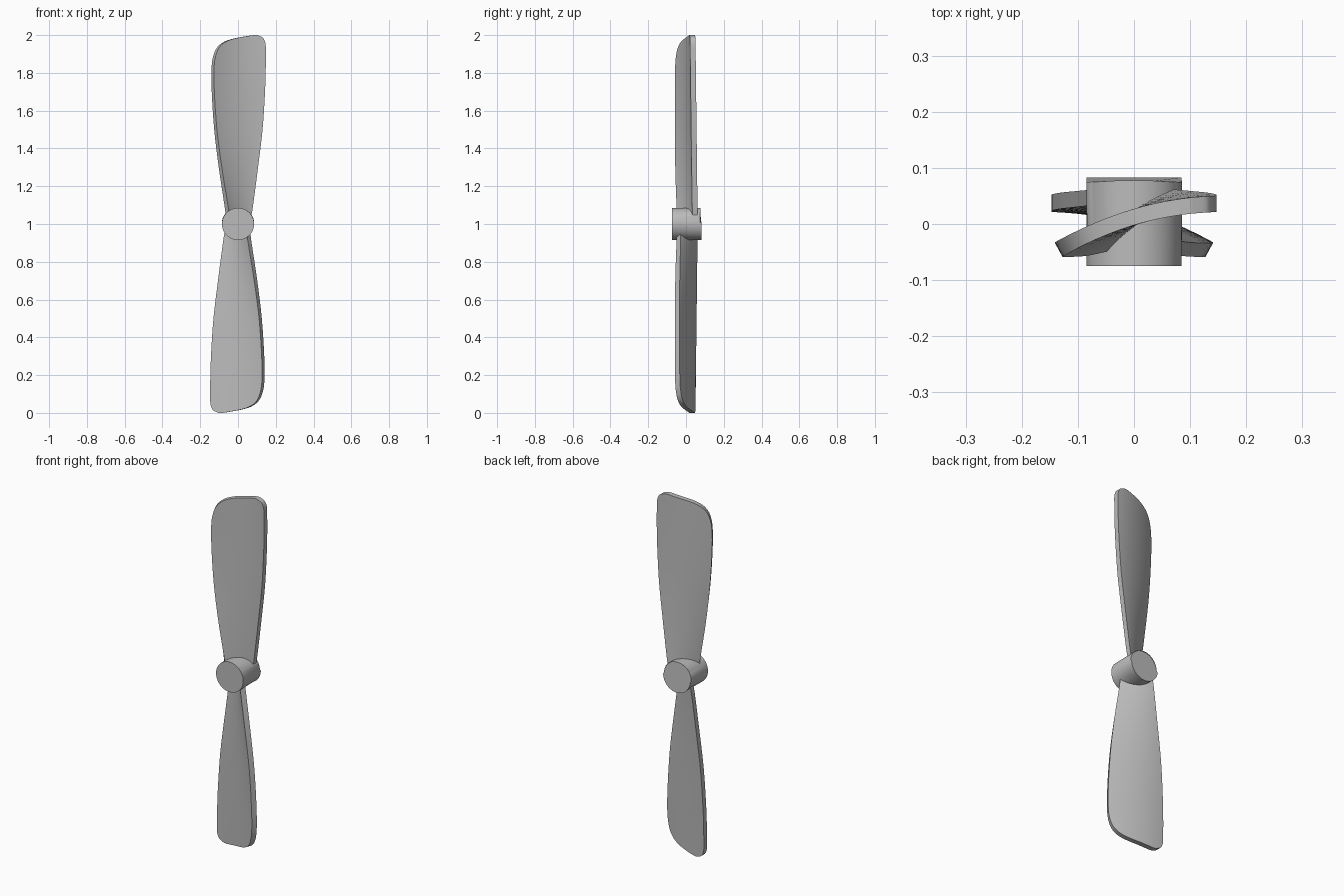
import bpy, bmesh, math
from mathutils import Vector, Matrix

if "Cube" in bpy.data.objects:
    bpy.data.objects.remove(bpy.data.objects["Cube"], do_unlink=True)

GREY = (0.5, 0.5, 0.5, 1)
mat = bpy.data.materials.new("grey")
mat.use_nodes = True
mat.diffuse_color = GREY
mat.node_tree.nodes["Principled BSDF"].inputs["Base Color"].default_value = GREY

CENTRE = Vector((0, 0, 1))
THICK = 0.029
COLS = 16

# Blade outline: height above the hub axis, left edge, right edge
OUTLINE = [Vector(p) for p in (
    (0.04, -0.065, 0.07), (0.1, -0.072, 0.08), (0.3, -0.102, 0.106),
    (0.5, -0.126, 0.13), (0.7, -0.139, 0.143), (0.83, -0.14, 0.147),
    (0.9, -0.128, 0.147), (0.94, -0.106, 0.147), (0.965, -0.073, 0.143),
    (0.98, -0.03, 0.136), (0.99, 0.02, 0.126), (1.0, 0.08, 0.1))]


def smooth_path(pts, steps):
    """Catmull-Rom curve through the points."""
    out = []
    for i in range(len(pts) - 1):
        a, b, c, d = (pts[max(0, min(len(pts) - 1, i + k))] for k in (-1, 0, 1, 2))
        for s in range(steps):
            t = s / steps
            out.append(0.5 * (2 * b + (c - a) * t + (2 * a - 5 * b + 4 * c - d) * t ** 2
                              + (3 * b - a - 3 * c + d) * t ** 3))
    return out + [pts[-1]]


def finish(bm, name):
    bmesh.ops.recalc_face_normals(bm, faces=bm.faces)
    mesh = bpy.data.meshes.new(name)
    bm.to_mesh(mesh)
    bm.free()
    mesh.materials.append(mat)
    ob = bpy.data.objects.new(name, mesh)
    bpy.context.collection.objects.link(ob)
    bpy.ops.object.select_all(action="DESELECT")
    ob.select_set(True)
    bpy.context.view_layer.objects.active = ob
    bpy.ops.object.shade_smooth_by_angle(angle=math.radians(35))
    return ob


def blade(name, turn):
    bm = bmesh.new()
    back, front = [], []
    chord = 0
    for h, left, right in smooth_path(OUTLINE, 4):
        chord = max(chord, right)
        lift = 0.062 - 0.012 * h          # trailing edge, flatter towards the tip
        camber = 0.012 + 0.008 * h
        rows = ([], [])
        for k in range(COLS + 1):
            x = left + (right - left) * k / COLS
            u = x / chord
            y = (lift - 0.036) / 2 + (lift + 0.036) / 2 * u + camber * (1 - u * u)
            slope = ((lift + 0.036) / 2 - 2 * camber * u) / chord
            n = Vector((slope, -1, 0)).normalized() * THICK
            n.x *= max(0, min(1, (1 - u) / 2))
            p = Vector((x, y, h))
            rows[0].append(bm.verts.new(p))
            rows[1].append(bm.verts.new(p + n))
        back.append(rows[0])
        front.append(rows[1])
    # Both skins, then the rim around them
    for grid in (back, front):
        for r, s in zip(grid, grid[1:]):
            for k in range(COLS):
                bm.faces.new((r[k], r[k + 1], s[k + 1], s[k]))

    def border(g):
        return (g[0] + [r[-1] for r in g[1:-1]] + g[-1][::-1]
                + [r[0] for r in g[-2:0:-1]])
    a, b = border(back), border(front)
    for i in range(len(a)):
        j = (i + 1) % len(a)
        bm.faces.new((a[i], a[j], b[j], b[i]))
    bm.transform(Matrix.Translation(CENTRE) @ Matrix.Rotation(turn, 4, "Y"))
    return finish(bm, name)


blade("upper_blade", 0)
blade("lower_blade", math.pi)

# Hub: cylinder along y with a softened back rim
bm = bmesh.new()
bmesh.ops.create_cone(bm, cap_ends=True, segments=64, radius1=0.085, radius2=0.085, depth=0.153)
bm.transform(Matrix.Translation(CENTRE + Vector((0, 0.0015, 0)))
             @ Matrix.Rotation(math.pi / 2, 4, "X"))
rim = [e for e in bm.edges if all(v.co.y > 0.05 for v in e.verts)]
bmesh.ops.bevel(bm, geom=rim, offset=0.005, segments=3, affect="EDGES", profile=0.5)
finish(bm, "hub")
